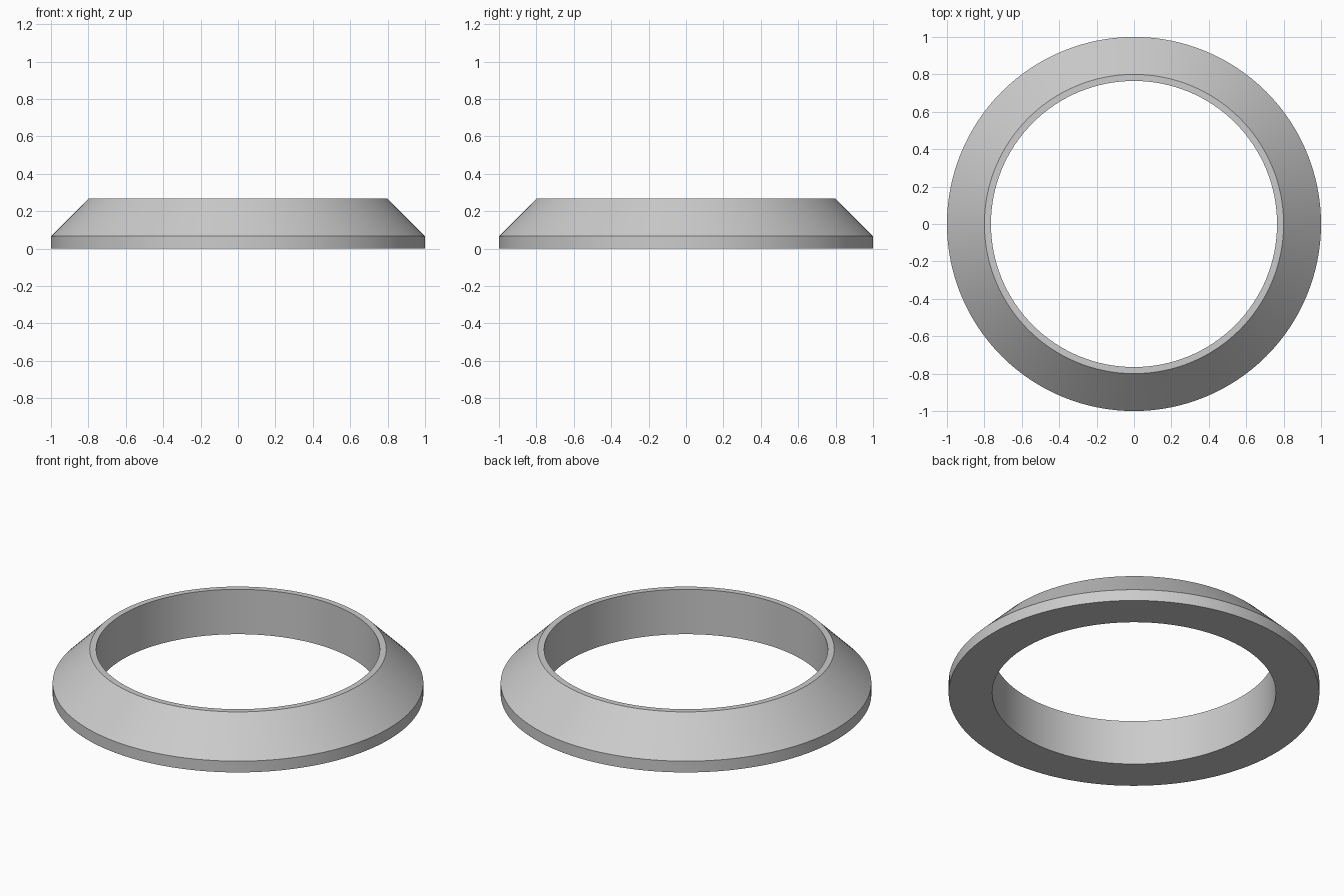
import bpy
import bmesh
from math import cos, sin, tau

cube = bpy.data.objects.get("Cube")
if cube:
    bpy.data.objects.remove(cube, do_unlink=True)

SEGMENTS = 128
# Cross-section as (radius, height), counter-clockwise from the inner bottom
PROFILE = [(0.765, 0), (1, 0), (1, 0.067), (0.8, 0.267), (0.765, 0.267)]

# Plain grey material
grey = bpy.data.materials.new("light_grey")
grey.use_nodes = True
colour = (0.6, 0.6, 0.6, 1)
grey.diffuse_color = colour
grey.node_tree.nodes["Principled BSDF"].inputs["Base Color"].default_value = colour

# Revolve the closed cross-section into a bevelled ring
bm = bmesh.new()
loops = []
for i in range(SEGMENTS):
    a = tau * i / SEGMENTS
    loops.append([bm.verts.new((r * cos(a), r * sin(a), z)) for r, z in PROFILE])
for i, here in enumerate(loops):
    after = loops[(i + 1) % SEGMENTS]
    for j in range(len(PROFILE)):
        k = (j + 1) % len(PROFILE)
        bm.faces.new((here[j], after[j], after[k], here[k]))
bmesh.ops.recalc_face_normals(bm, faces=bm.faces)

mesh = bpy.data.meshes.new("bevelled_ring")
bm.to_mesh(mesh)
bm.free()
mesh.materials.append(grey)
ring = bpy.data.objects.new("bevelled_ring", mesh)
bpy.context.collection.objects.link(ring)

# Smooth around the ring, sharp at the profile corners
bpy.ops.object.select_all(action="DESELECT")
ring.select_set(True)
bpy.context.view_layer.objects.active = ring
bpy.ops.object.shade_smooth_by_angle(angle=0.5)
